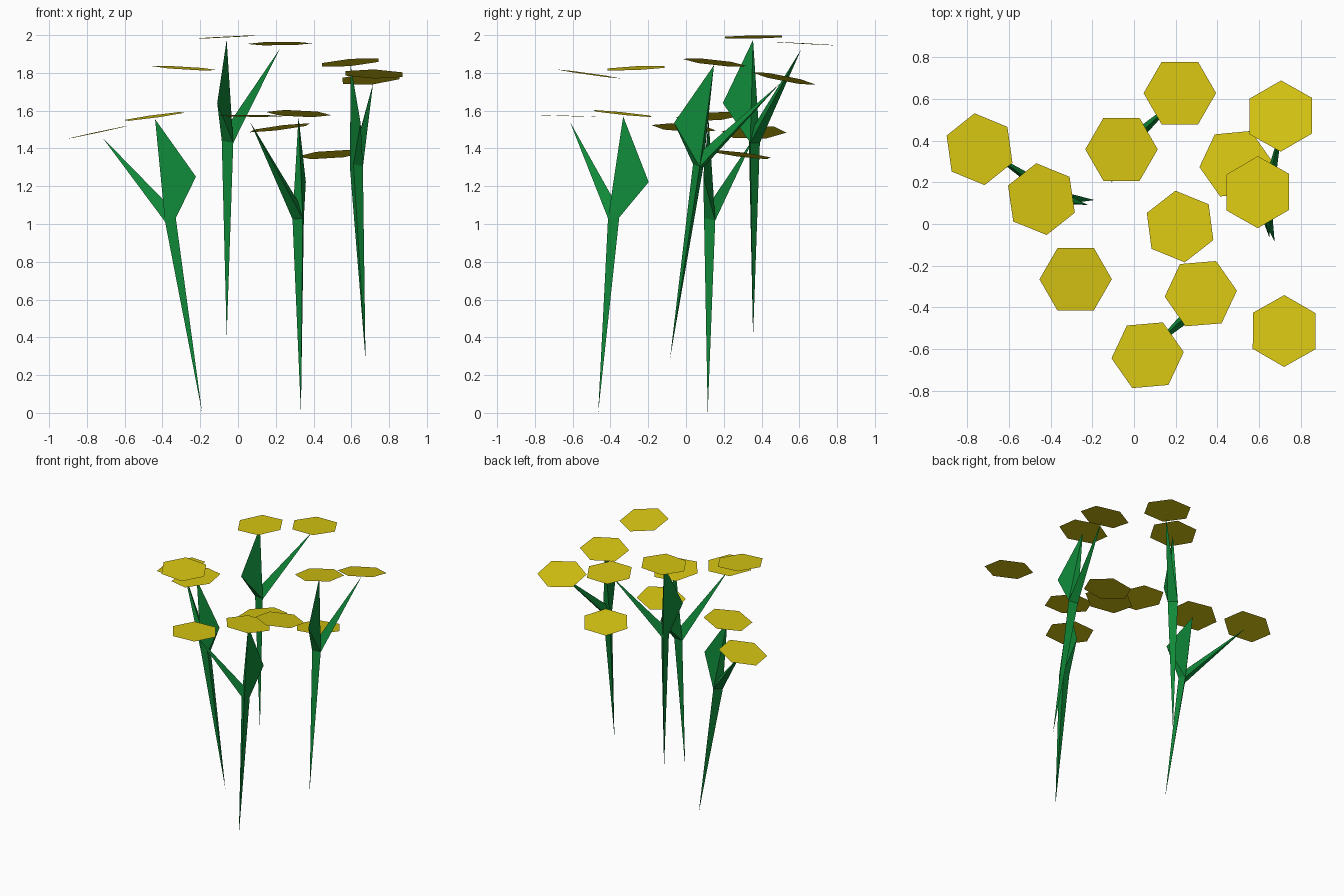
import bpy, bmesh, math
from mathutils import Vector, Matrix

cube = bpy.data.objects.get("Cube")
if cube:
    bpy.data.objects.remove(cube, do_unlink=True)


def material(name, rgb):
    mat = bpy.data.materials.new(name)
    mat.use_nodes = True
    color = (*rgb, 1.0)
    mat.diffuse_color = color
    mat.node_tree.nodes["Principled BSDF"].inputs["Base Color"].default_value = color
    return mat


green = material("leaf green", (0.005, 0.25, 0.04))
yellow = material("petal yellow", (0.68, 0.56, 0.006))


def finish(bm, name, mat):
    mesh = bpy.data.meshes.new(name)
    bm.to_mesh(mesh)
    bm.free()
    mesh.materials.append(mat)
    return mesh


def spike(name, points):
    """Faceted solid wrapped around a few corner points."""
    bm = bmesh.new()
    verts = [bm.verts.new(p) for p in points]
    bmesh.ops.convex_hull(bm, input=verts)
    bmesh.ops.recalc_face_normals(bm, faces=bm.faces)
    return finish(bm, name, green)


def blossom(name, center, slope_x, slope_y, radius=0.174):
    """Flat six-sided flower head, gently tilted by its slopes."""
    bm = bmesh.new()
    normal = Vector((-slope_x, -slope_y, 1)).normalized()
    tilt = Vector((0, 0, 1)).rotation_difference(normal).to_matrix().to_4x4()
    turn = Matrix.Rotation(math.radians(30), 4, "Z")
    bmesh.ops.create_circle(bm, cap_ends=True, segments=6, radius=radius,
                            matrix=Matrix.Translation(center) @ tilt @ turn)
    if bm.faces[:][0].normal.z < 0:
        bmesh.ops.reverse_faces(bm, faces=bm.faces)
    return finish(bm, name, yellow)


# Parts of one plant, root at the origin
fork = [(0.035, -0.015, 1.03), (-0.015, 0.036, 1.03), (-0.026, -0.022, 1.04)]
parts = [
    spike("stem", [(0, 0, 0)] + fork),
    spike("leaf", fork + [(-0.05, -0.16, 1.24), (0, 0, 1.575)]),
    spike("branch", fork + [(0.005, 0.005, 1.12), (0.28, 0.255, 1.525)]),
    blossom("top_blossom", (0, 0.003, 1.59), 0.05, 0.015),
    blossom("branch_blossom", (0.28, 0.273, 1.555), 0.01, -0.055),
    blossom("loose_blossom", (-0.22, -0.62, 1.425), -0.06, 0.045),
]

# Four copies: root, lean direction, turn in degrees
plants = {
    "back": ((-0.06, 0.355, 0.40), (0, 0, 1), 0),
    "right": ((-0.19, 0.115, 0), (-0.158, 0.003, 0.987), 98),
    "front": ((0.333, -0.465, 0), (-0.008, 0.084, 0.996), 185),
    "left": ((0.675, -0.085, 0.285), (-0.05, 0.148, 0.988), 30),
}
for place, (root, axis, turn) in plants.items():
    lean = Vector((0, 0, 1)).rotation_difference(Vector(axis)).to_matrix().to_4x4()
    matrix = (Matrix.Translation(root) @ lean
              @ Matrix.Rotation(math.radians(turn), 4, "Z"))
    for mesh in parts:
        obj = bpy.data.objects.new(f"{place}_{mesh.name}", mesh)
        obj.matrix_world = matrix
        bpy.context.collection.objects.link(obj)
